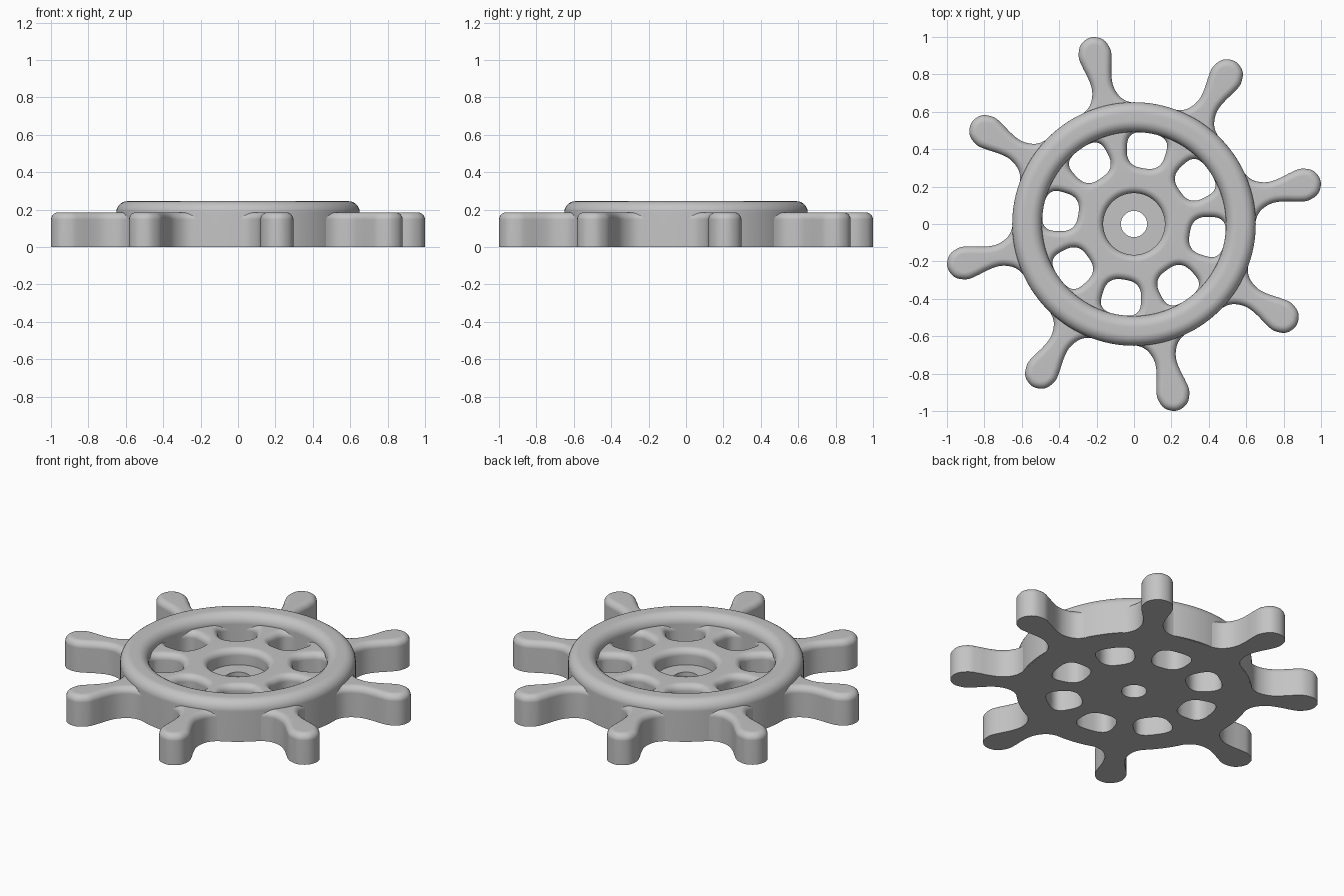
import bpy, bmesh
from math import sin, cos, pi, radians, copysign
from mathutils import Vector, Matrix

cube = bpy.data.objects.get("Cube")
if cube:
    bpy.data.objects.remove(cube, do_unlink=True)

COUNT = 8
STEP = 2 * pi / COUNT
TURN = radians(13)
TOP = 0.185
FILLET = 0.038

grey = bpy.data.materials.new("plain grey")
grey.use_nodes = True
colour = (0.55, 0.55, 0.55, 1)
grey.diffuse_color = colour
grey.node_tree.nodes["Principled BSDF"].inputs["Base Color"].default_value = colour


def circle(radius, n=96):
    return [Vector((radius * cos(2 * pi * i / n), radius * sin(2 * pi * i / n))) for i in range(n)]


def turned(points, angle):
    rot = Matrix.Rotation(angle, 2)
    return [rot @ p for p in points]


def smooth_loop(points, steps=4):
    """Closed Catmull-Rom curve through the points."""
    out, n = [], len(points)
    for i in range(n):
        a, b, c, d = (points[(i + k) % n] for k in (-1, 0, 1, 2))
        for s in range(steps):
            t = s / steps
            out.append(0.5 * (2 * b + (c - a) * t + (2 * a - 5 * b + 4 * c - d) * t * t
                              + (3 * b - a - 3 * c + d) * t ** 3))
    return out


def offset(points, dist):
    """Move a counterclockwise loop outward by dist."""
    out = []
    for i, p in enumerate(points):
        t = (points[(i + 1) % len(points)] - points[i - 1]).normalized()
        out.append(p + Vector((t.y, -t.x)) * dist)
    return out


def filleted_wall(points, side, base=0.0):
    """Rings of a wall that rounds over into the top; side is -1 inward, 1 outward."""
    rings = [(points, base)]
    for i in range(7):
        a = pi / 2 * i / 6
        rings.append((offset(points, side * FILLET * (1 - cos(a))), TOP - FILLET + FILLET * sin(a)))
    return rings


def skin(bm, rings, closed=False):
    """Join stacked rings with quads; return the first and last rings' edges."""
    rows = [[bm.verts.new((p.x, p.y, z)) for p in pts] for pts, z in rings]
    pairs = list(zip(rows, rows[1:])) + ([(rows[-1], rows[0])] if closed else [])
    for low, high in pairs:
        for i in range(len(low)):
            bm.faces.new((low[i - 1], low[i], high[i], high[i - 1]))
    return [[bm.edges.get((row[i - 1], row[i])) for i in range(len(row))] for row in (rows[0], rows[-1])]


def finish(bm, name):
    bmesh.ops.recalc_face_normals(bm, faces=bm.faces)
    mesh = bpy.data.meshes.new(name)
    bm.to_mesh(mesh)
    bm.free()
    obj = bpy.data.objects.new(name, mesh)
    bpy.context.collection.objects.link(obj)
    mesh.materials.append(grey)
    bpy.ops.object.select_all(action="DESELECT")
    obj.select_set(True)
    bpy.context.view_layer.objects.active = obj
    bpy.ops.object.shade_smooth_by_angle(angle=radians(40))
    weighted = obj.modifiers.new("even shading", "WEIGHTED_NORMAL")
    weighted.keep_sharp = True


# Outline of the disc with its flared handles, one handle mirrored and repeated
half = [(0.617, 0.185), (0.638, 0.13), (0.667, 0.09), (0.71, 0.066), (0.76, 0.057),
        (0.82, 0.065), (0.88, 0.08), (0.937, 0.087), (0.998, 0.0615)]
handle = [Vector((u, -w)) for u, w in half] + [Vector((1.024, 0))]
handle += [Vector((u, w)) for u, w in reversed(half)]
outline = smooth_loop([p for i in range(COUNT) for p in turned(handle, TURN + i * STEP)])

# Rounded opening between two spokes, a little wider toward the rim
opening = []
for i in range(48):
    a = 2 * pi * i / 48
    u = 0.095 * copysign(abs(cos(a)) ** 0.7, cos(a))
    w = (0.105 + 0.12 * u) * copysign(abs(sin(a)) ** 0.7, sin(a))
    opening.append(Vector((0.397 + u, w)))

# Wheel body: outer wall, openings and stepped hub bore, capped top and bottom
bm = bmesh.new()
walls = [filleted_wall(outline, -1)]
walls += [filleted_wall(turned(opening, TURN + (i + 0.5) * STEP), 1) for i in range(COUNT)]
walls.append([(circle(0.07), 0), (circle(0.07), 0.09)] + filleted_wall(circle(0.165), 1, 0.09))
bottom, top = [], []
for wall in walls:
    first, last = skin(bm, wall)
    bottom += first
    top += last
for edges, z in ((bottom, -1), (top, 1)):
    bmesh.ops.triangle_fill(bm, edges=edges, use_beauty=True, normal=(0, 0, z))
finish(bm, "wheel_body")

# Raised rim with rounded shoulders
INNER, OUTER, RIM_TOP, ROUND = 0.492, 0.651, 0.245, 0.06
profile = [(INNER, 0.001)]
for centre, start in ((INNER + ROUND, pi), (OUTER - ROUND, pi / 2)):
    for i in range(8):
        a = start - pi / 2 * i / 7
        profile.append((centre + ROUND * cos(a), RIM_TOP - ROUND + ROUND * sin(a)))
profile.append((OUTER, 0.001))
bm = bmesh.new()
skin(bm, [(circle(r, 128), z) for r, z in profile], closed=True)
finish(bm, "raised_rim")
